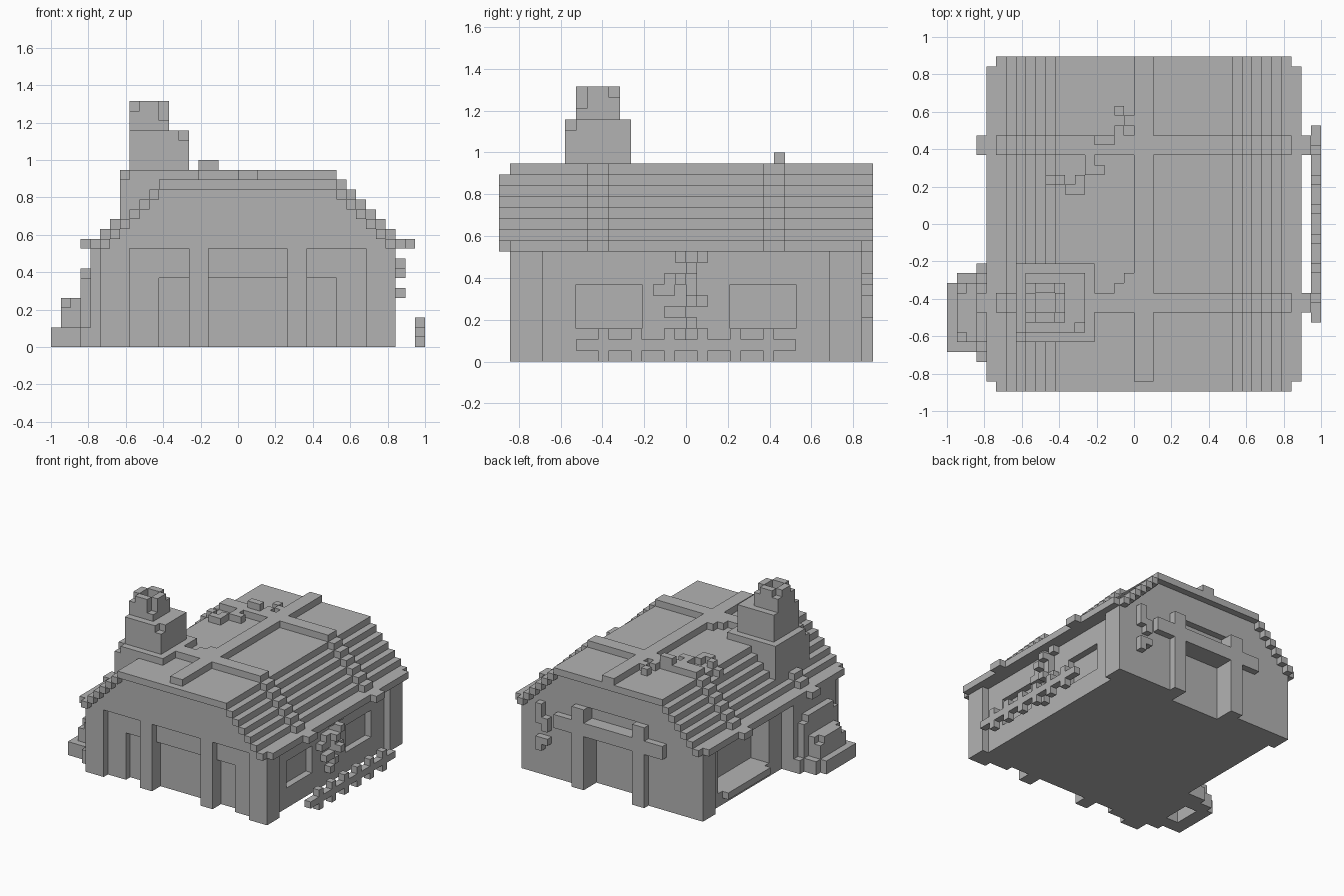
import bpy
import bmesh

if "Cube" in bpy.data.objects:
    bpy.data.objects.remove(bpy.data.objects["Cube"], do_unlink=True)

U = 1 / 19  # edge of one block

grey = bpy.data.materials.new("plain_grey")
grey.use_nodes = True
grey.diffuse_color = (0.45, 0.45, 0.45, 1)
bsdf = next(n for n in grey.node_tree.nodes if n.type == "BSDF_PRINCIPLED")
bsdf.inputs["Base Color"].default_value = grey.diffuse_color

# Corner offsets of the six faces of a block, by outward direction
SIDES = {
    (1, 0, 0): [(1, 0, 0), (1, 1, 0), (1, 1, 1), (1, 0, 1)],
    (-1, 0, 0): [(0, 0, 0), (0, 0, 1), (0, 1, 1), (0, 1, 0)],
    (0, 1, 0): [(0, 1, 0), (0, 1, 1), (1, 1, 1), (1, 1, 0)],
    (0, -1, 0): [(0, 0, 0), (1, 0, 0), (1, 0, 1), (0, 0, 1)],
    (0, 0, 1): [(0, 0, 1), (1, 0, 1), (1, 1, 1), (0, 1, 1)],
    (0, 0, -1): [(0, 0, 0), (0, 1, 0), (1, 1, 0), (1, 0, 0)],
}


def box(x0, x1, y0, y1, z0, z1):
    """Set of blocks inside a range."""
    return {(x, y, z) for x in range(x0, x1) for y in range(y0, y1) for z in range(z0, z1)}


def build(name, cells):
    """Make one object from the outer faces of a set of blocks."""
    bm = bmesh.new()
    verts = {}
    for c in sorted(cells):
        for d, corners in SIDES.items():
            if tuple(a + b for a, b in zip(c, d)) in cells:
                continue
            face = []
            for o in corners:
                p = tuple(a + b for a, b in zip(c, o))
                if p not in verts:
                    verts[p] = bm.verts.new(((p[0] - 19) * U, (p[1] - 17) * U, p[2] * U))
                face.append(verts[p])
            bm.faces.new(face)
    mesh = bpy.data.meshes.new(name)
    bm.to_mesh(mesh)
    bm.free()
    mesh.materials.append(grey)
    bpy.context.collection.objects.link(bpy.data.objects.new(name, mesh))


def roof_top(x):
    return 10 + max(1, min(7, x - 4, 35 - x))


# Walls: corner posts stand proud, doors and windows are sunk
walls = box(5, 35, 1, 33, 0, 10)
for x in (5, 34):
    walls -= box(x, x + 1, 4, 30, 0, 10)
for y in (7, 21):
    walls -= box(33, 34, y, y + 6, 3, 7)
walls -= box(8, 32, 1, 2, 0, 10)
for x0, x1 in ((11, 14), (16, 24), (26, 29)):
    walls -= box(x0, x1, 2, 3, 0, 7)
walls -= box(16, 24, 31, 33, 0, 8)
walls -= box(6, 9, 16, 28, 2, 9)
build("walls", walls)

# Front and back timber posts
for x, side in ((14, "right"), (24, "left")):
    build("front_post_" + side, box(x, x + 2, 1, 3, 0, 10))
    build("back_post_" + side, box(x, x + 2, 31, 34, 0, 12))
build("back_beam", box(11, 29, 32, 34, 8, 10))
build("window_bench", box(5, 7, 17, 27, 1, 2))

# Stepped roof with thin gable edges
roof = set()
for x in range(4, 36):
    t = roof_top(x)
    roof |= box(x, x + 1, 1, 33, 10, t)
    if 4 < x < 35:
        roof |= box(x, x + 1, 0, 34, t - 1, t)
roof -= box(16, 24, 32, 33, 10, 12)
build("roof", roof)

# Roof beams
build("ridge_beam", box(19, 21, 1, 34, 17, 18))
for name, y in (("front", 8), ("back", 24)):
    beam = box(3, 4, y, y + 2, 10, 11) | box(36, 37, y, y + 2, 10, 11)
    for x in range(5, 35):
        t = roof_top(x)
        beam |= box(x, x + 1, y, y + 2, t, t + 1)
    build("cross_beam_" + name, beam)

# Chimney, narrowing upward, with worn corners and an open flue
chimney = box(7, 15, 5, 13, 10, 18) | box(8, 14, 6, 12, 18, 22) | box(8, 12, 7, 11, 22, 25)
chimney -= box(9, 11, 8, 10, 22, 25)
chimney -= {(8, 7, 24), (11, 7, 24), (11, 7, 23), (13, 6, 21), (7, 5, 17), (8, 10, 24), (11, 10, 24)}
build("chimney", chimney)

# Stone hearth stepping out from the left-hand wall
hearth = box(4, 6, 3, 13, 0, 10) | box(3, 4, 4, 12, 0, 8) | box(3, 4, 3, 13, 0, 2)
hearth |= box(1, 3, 4, 12, 0, 2) | box(1, 3, 5, 11, 0, 5) | box(0, 1, 4, 11, 0, 2)
hearth -= box(2, 4, 6, 10, 0, 3)
hearth -= {(1, 5, 4), (1, 10, 4), (3, 4, 7), (3, 11, 7)}
build("hearth", hearth)

# Garden fence
fence = box(37, 38, 7, 27, 1, 2)
for y in range(9, 27, 3):
    fence |= box(37, 38, y, y + 1, 0, 3)
build("fence", fence)

# Creepers on the side wall, back wall and roof
side = [(16, 9), (18, 9), (17, 8), (16, 7), (17, 7), (15, 7), (14, 6), (15, 6),
        (17, 6), (17, 5), (18, 5), (16, 4), (15, 4), (17, 3), (16, 2)]
build("side_creeper", {(34, y, z) for y, z in side} | {(35, 17, 8), (35, 16, 7), (35, 17, 5)})
back = [(31, 10), (31, 9), (30, 8), (31, 8), (30, 7), (31, 5), (30, 5), (31, 4)]
build("back_creeper", {(x, 33, z) for x, z in back})
top = [(17, 28), (18, 27), (17, 26), (14, 23), (15, 22), (14, 22), (13, 21),
       (12, 20), (13, 20), (11, 21), (10, 21), (18, 11), (18, 10), (17, 10)]
build("roof_creeper", {(x, y, roof_top(x)) for x, y in top} | box(15, 17, 25, 26, 18, 19))
